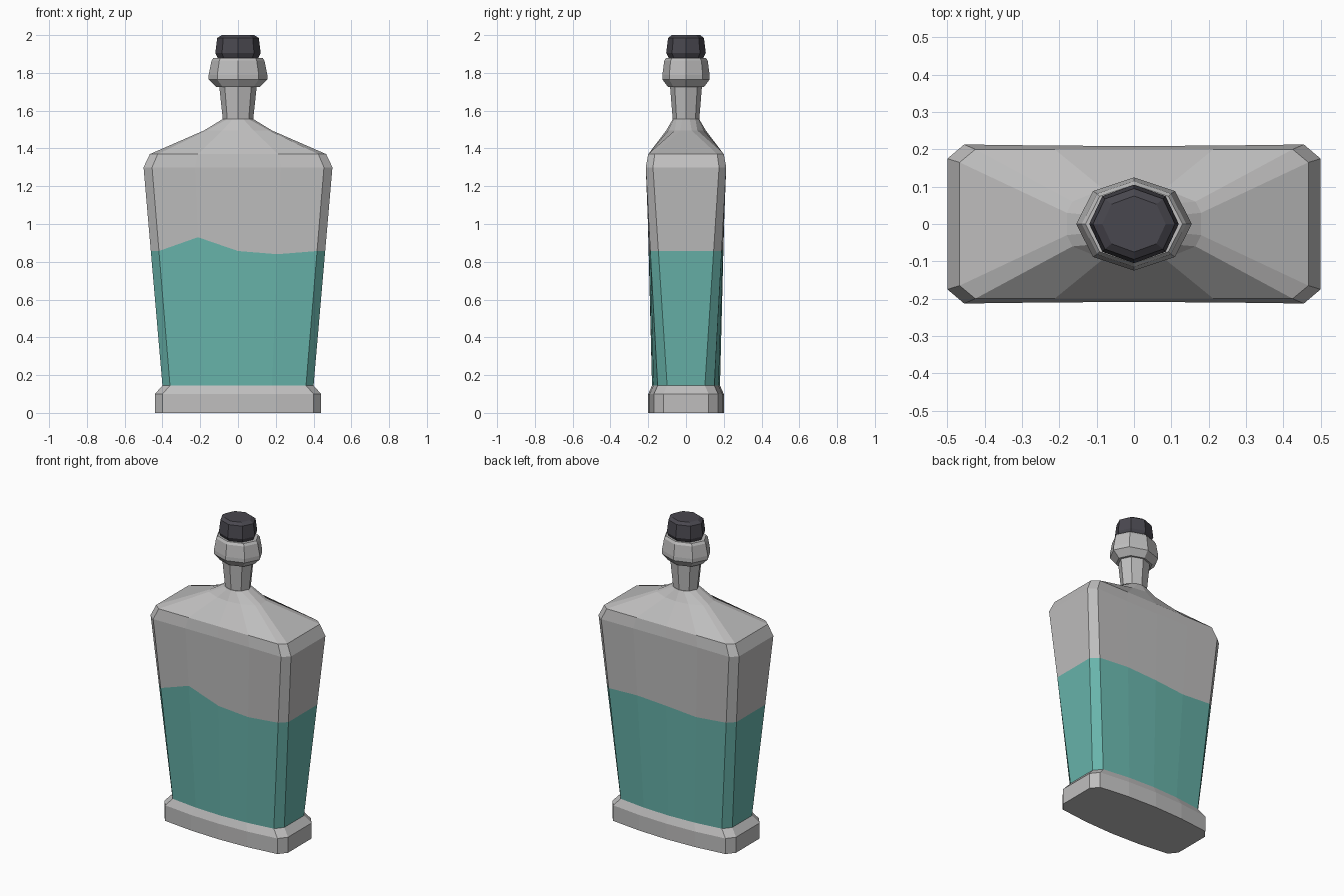
import bpy, math

if "Cube" in bpy.data.objects:
    bpy.data.objects.remove(bpy.data.objects["Cube"])


def material(name, rgb):
    m = bpy.data.materials.new(name)
    m.diffuse_color = (*rgb, 1)
    m.use_nodes = True
    m.node_tree.nodes["Principled BSDF"].inputs["Base Color"].default_value = m.diffuse_color
    return m


GLASS = material("pale_glass", (0.52, 0.515, 0.515))
LIQUID = material("teal_liquid", (0.14, 0.46, 0.41))
DARK = material("dark_stopper", (0.066, 0.063, 0.077))


def loft(name, rings, mats, band_mats=None, bottom=True, top=True):
    """Join equal-sized rings (counter-clockwise from above) into a flat-faced skin."""
    n = len(rings[0])
    verts = [v for r in rings for v in r]
    faces, idx = [], []
    for k in range(len(rings) - 1):
        for i in range(n):
            j = (i + 1) % n
            faces.append((k*n + i, k*n + j, (k+1)*n + j, (k+1)*n + i))
            idx.append(band_mats[k] if band_mats else 0)
    if bottom:
        faces.append(tuple(reversed(range(n))))
        idx.append(0)
    if top:
        faces.append(tuple(range((len(rings)-1)*n, len(rings)*n)))
        idx.append(0)
    me = bpy.data.meshes.new(name)
    me.from_pydata(verts, [], faces)
    for m in mats:
        me.materials.append(m)
    me.polygons.foreach_set("material_index", idx)
    me.update()
    ob = bpy.data.objects.new(name, me)
    bpy.context.collection.objects.link(ob)
    return ob


def slab(z, end_x, end_y, cor_x, cor_y, mid_y):
    """Chamfered, slightly bowed rectangle: 5 points front and back, 2 on each end."""
    q = cor_y + (mid_y - cor_y) * 0.75
    front = [(-cor_x, -cor_y), (-cor_x/2, -q), (0, -mid_y), (cor_x/2, -q), (cor_x, -cor_y)]
    half = front + [(end_x, -end_y)]
    pts = half + [(end_x, end_y)]
    pts += [(-x, -y) for x, y in front] + [(-end_x, end_y), (-end_x, -end_y)]
    return [(x, y, z) for x, y in pts]


def octagon(z, rx, ry):
    return [(rx*math.cos(math.pi*i/4), ry*math.sin(math.pi*i/4), z) for i in range(8)]


# foot
loft("foot", [slab(0, .44, .12, .40, .17, .20),
              slab(.10, .44, .12, .40, .17, .20),
              slab(.145, .40, .10, .36, .15, .18)], [GLASS])

# body, with a wavy liquid line cut across the tapering walls
low = slab(.145, .40, .10, .36, .15, .18)
high = slab(1.30, .50, .175, .455, .213, .209)
wave = {1: .93, 3: .84, 8: .868, 10: .84}
liquid_line = []
for i, (a, b) in enumerate(zip(low, high)):
    z = wave.get(i, .857)
    t = (z - .145) / (1.30 - .145)
    liquid_line.append(tuple(p + (r - p) * t for p, r in zip(a, b)))
loft("body", [low, liquid_line, high,
              slab(1.37, .467, .165, .425, .20, .20),
              slab(1.495, .18, .03, .165, .06, .105),
              slab(1.555, .082, .02, .057, .05, .07)],
     [GLASS, LIQUID], [1, 0, 0, 0, 0])

# neck and collar
loft("neck", [octagon(1.55, .08, .07), octagon(1.735, .10, .085)], [GLASS])
loft("collar", [octagon(1.725, .115, .095), octagon(1.765, .155, .125),
                octagon(1.79, .155, .125), octagon(1.865, .14, .115),
                octagon(1.88, .13, .105)], [GLASS])

# stopper
loft("stopper", [octagon(1.875, .105, .09), octagon(1.905, .12, .105),
                 octagon(1.985, .11, .095), octagon(2.0, .085, .075)], [DARK])
